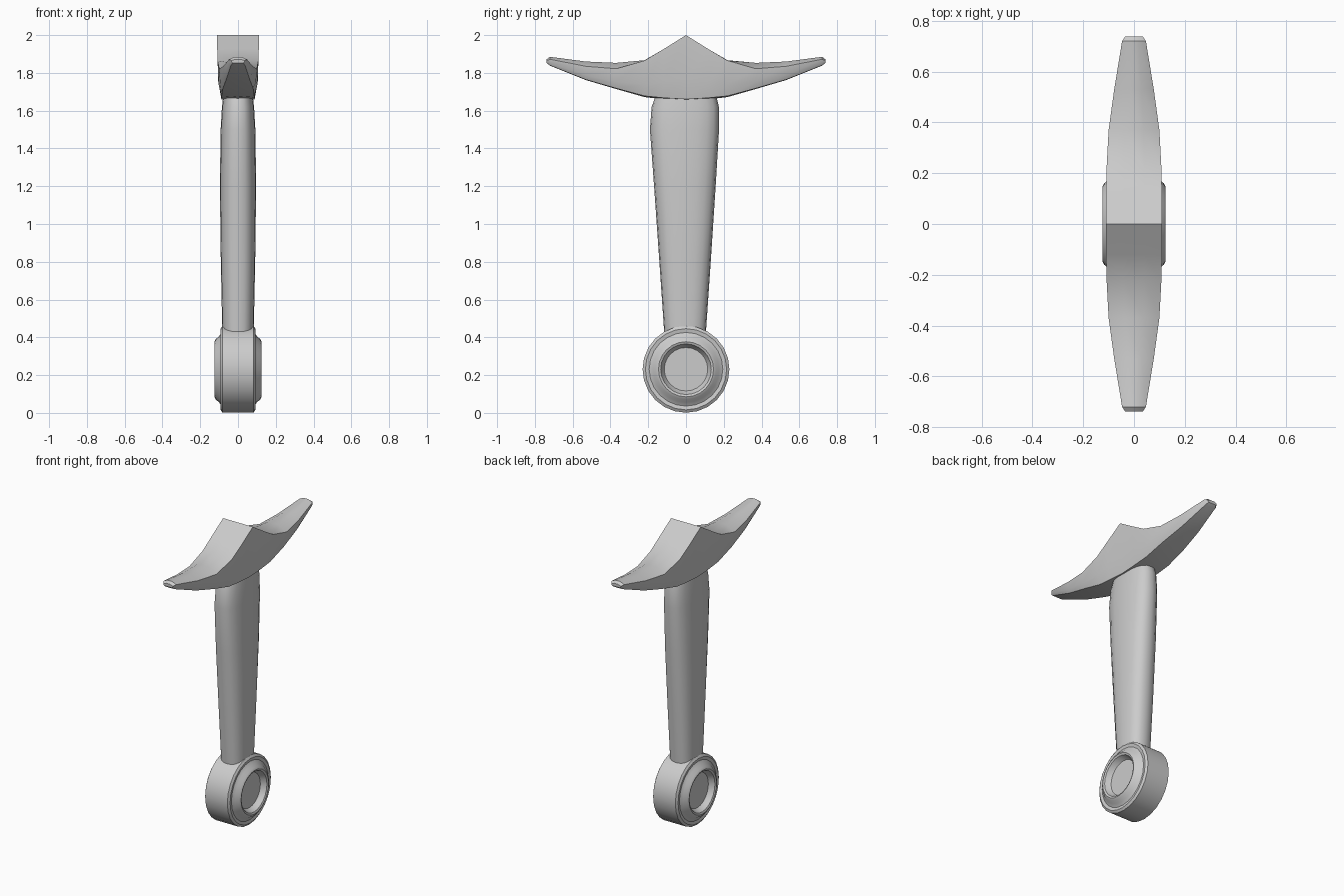
import bpy, bmesh
from math import sin, cos, pi, radians

if "Cube" in bpy.data.objects:
    bpy.data.objects.remove(bpy.data.objects["Cube"])


def make(name, rings, closed_ends=True, angle=40):
    """Loft a skin through equal-length rings of points."""
    bm = bmesh.new()
    loops = [[bm.verts.new(p) for p in r] for r in rings]
    n = len(loops[0])
    for a, b in zip(loops, loops[1:]):
        for i in range(n):
            j = (i + 1) % n
            bm.faces.new((a[i], a[j], b[j], b[i]))
    if closed_ends:
        bm.faces.new(loops[0])
        bm.faces.new(loops[-1])
    bmesh.ops.recalc_face_normals(bm, faces=bm.faces)
    mesh = bpy.data.meshes.new(name)
    bm.to_mesh(mesh)
    bm.free()
    ob = bpy.data.objects.new(name, mesh)
    bpy.context.collection.objects.link(ob)
    bpy.ops.object.select_all(action='DESELECT')
    ob.select_set(True)
    bpy.context.view_layer.objects.active = ob
    bpy.ops.object.shade_smooth_by_angle(angle=radians(angle))
    return ob


# Crossguard: y, half width, underside z, top edge z, top ridge z
half = [
    (0.00, 0.11, 1.65, 2.00, 2.00),
    (0.12, 0.11, 1.66, 1.925, 1.925),
    (0.22, 0.108, 1.672, 1.865, 1.867),
    (0.37, 0.10, 1.715, 1.822, 1.853),
    (0.53, 0.078, 1.762, 1.835, 1.86),
    (0.72, 0.047, 1.838, 1.872, 1.885),
    (0.738, 0.035, 1.852, 1.865, 1.872),
]
sections = [(-s[0],) + s[1:] for s in reversed(half[1:])] + half


def guard_ring(y, w, lo, edge, ridge):
    side = lo + 0.35 * (edge - lo)
    right = [(0.8 * w, lo + 0.03 * (edge - lo)), (0.95 * w, side),
             (w, edge), (0.38 * w, ridge)]
    pts = [(0, lo)] + right + [(-x, z) for x, z in reversed(right)]
    return [(x, y, z) for x, z in pts]


make("crossguard", [guard_ring(*s) for s in sections], angle=32)

# Grip: z, half width, half depth, y offset of the oval section
grip = [(0.42, 0.083, 0.110, -0.005), (0.8, 0.091, 0.136, -0.005),
        (1.2, 0.096, 0.163, -0.006), (1.5, 0.092, 0.183, -0.008),
        (1.62, 0.085, 0.178, -0.004), (1.68, 0.078, 0.160, 0)]
N = 20


def squash(v, power=0.8):
    return abs(v) ** power * (1 if v > 0 else -1)


make("grip", [[(rx * squash(cos(2 * pi * i / N)), oy + ry * squash(sin(2 * pi * i / N)), z)
               for i in range(N)] for z, rx, ry, oy in grip])

# Pommel: disc turned about the x axis, raised ring and recessed centre on both faces
face = [(0.085, 0.115), (0.095, 0.122), (0.120, 0.134), (0.125, 0.146),
        (0.118, 0.160), (0.100, 0.175), (0.088, 0.195), (0.092, 0.215), (0.082, 0.230)]
profile = [(-x, r) for x, r in face] + [(x, r) for x, r in reversed(face)]
M = 24
make("pommel", [[(x, r * cos(2 * pi * i / M), 0.231 + r * sin(2 * pi * i / M))
                 for i in range(M)] for x, r in profile])
